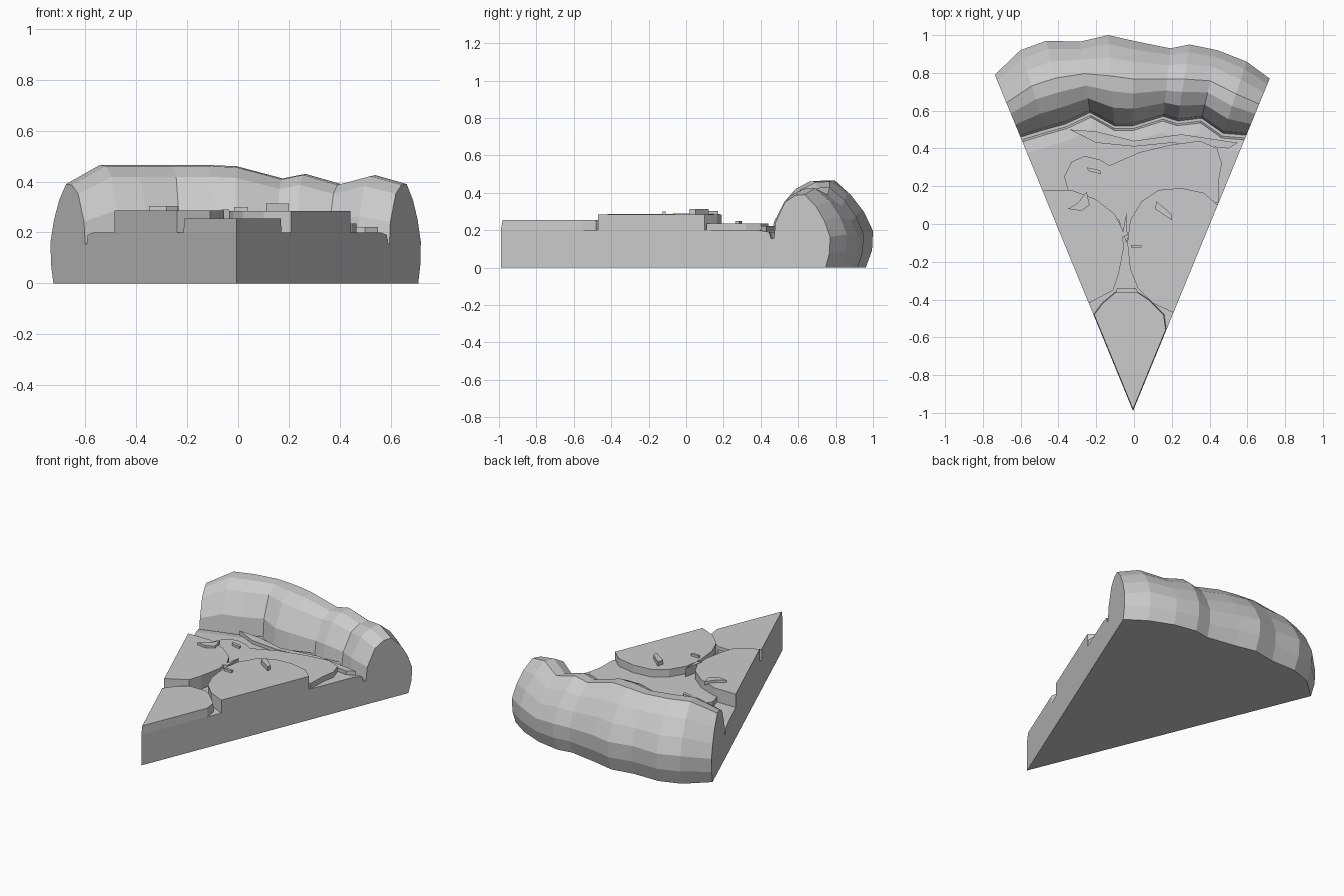
import bpy, bmesh
from mathutils import Vector

cube = bpy.data.objects.get("Cube")
if cube:
    bpy.data.objects.remove(cube, do_unlink=True)

GREY = (0.6, 0.6, 0.6, 1)
mat = bpy.data.materials.new("plain_grey")
mat.use_nodes = True
mat.diffuse_color = GREY
mat.node_tree.nodes["Principled BSDF"].inputs["Base Color"].default_value = GREY

TIP_Y = -0.99


def wedge(u, y):
    """Point on the slice: u = -1 is the right cut, u = 1 the left cut."""
    return (-0.005 + u * 0.411 * (y - TIP_Y), y)


def finish(name, bm):
    bmesh.ops.remove_doubles(bm, verts=bm.verts, dist=0.0005)
    bmesh.ops.recalc_face_normals(bm, faces=bm.faces)
    mesh = bpy.data.meshes.new(name)
    bm.to_mesh(mesh)
    bm.free()
    mesh.materials.append(mat)
    obj = bpy.data.objects.new(name, mesh)
    bpy.context.collection.objects.link(obj)
    return obj


def slab(name, outline, z0, z1, shrink=1.0):
    """Upright prism whose top may be slightly smaller than its base."""
    bm = bmesh.new()
    mid = sum((Vector(p) for p in outline), Vector((0, 0))) / len(outline)
    low = [bm.verts.new((x, y, z0)) for x, y in outline]
    top = [bm.verts.new((*(mid + (Vector(p) - mid) * shrink), z1)) for p in outline]
    bm.faces.new(low)
    bm.faces.new(top)
    for i in range(len(low)):
        j = (i + 1) % len(low)
        bm.faces.new((low[i], low[j], top[j], top[i]))
    return finish(name, bm)


# Dough and crust: radial sections lofted from one cut side to the other
columns = [  # u, inner crust y, outer crust y, crust height
    (-1, .46, .79, .39), (-.76, .50, .92, .465), (-.57, .53, .97, .465),
    (-.35, .59, .965, .465), (-.16, .52, 1.0, .465), (0, .52, .97, .46),
    (.25, .57, .93, .412), (.375, .545, .95, .43), (.57, .56, .92, .39),
    (.79, .48, .86, .425), (1, .47, .77, .39)]
crust = [(.03, .62), (.2, .9), (.38, .99), (.55, 1), (.75, .84),
         (.9, .64), (1, .42), (.99, .2), (.92, 0)]
bm = bmesh.new()
rings = []
for u, inner, outer, h in columns:
    section = [(TIP_Y, 0), (TIP_Y, .2), (inner - .085, .2),
               (inner - .025, .19), (inner - .015, .155), (inner, .155)]
    section += [(inner + s * (outer - inner), f * h) for s, f in crust]
    rings.append([bm.verts.new((*wedge(u, y), z)) for y, z in section])
for a, b in zip(rings, rings[1:]):
    for i in range(len(a)):
        j = (i + 1) % len(a)
        bm.faces.new((a[i], a[j], b[j], b[i]))
bm.faces.new(rings[0])
bm.faces.new(rings[-1])
finish("dough_and_crust", bm)

# Three large round toppings trimmed by the cut sides
slab("tip_topping", [wedge(0, TIP_Y), wedge(1, -.56), (.16, -.48), (.08, -.4),
     (.02, -.36), (-.1, -.36), (-.17, -.42), wedge(-1, -.48)], .2, .255, .98)
slab("right_topping", [wedge(-1, .18), (-.33, .18), (-.2, .13), (-.1, .05),
     (-.06, -.03), (-.055, -.13), (-.08, -.26), (-.11, -.35),
     wedge(-1, -.42)], .2, .287)
slab("left_topping", [wedge(1, -.47), (.1, -.42), (.02, -.34), (-.02, -.24),
     (-.035, -.1), (-.02, .02), (.04, .12), (.13, .18), (.25, .19),
     (.37, .165), wedge(1, .1)], .2, .285)

# Thin melted layers behind the toppings
slab("melted_layer", [(-.35, .18), (-.37, .25), (-.33, .33), (-.26, .36),
     (-.18, .34), (-.13, .31), (.03, .38), (.2, .42), (.35, .44), (.44, .4),
     (.465, .32), (.45, .24), wedge(1, .11), (.2, .15), (0, .05),
     (-.04, -.1), (-.08, .02)], .2, .235)
slab("sauce_rim", [(-.34, .5), (-.2, .49), (0, .44), (.25, .475), (.55, .43),
     (.5, .4), (.2, .43), (0, .41), (-.2, .43)], .19, .222)

# Small leaves and crumbs
slab("right_leaf", [(-.35, .08), (-.3, .11), (-.25, .17), (-.235, .1),
     (-.28, .07)], .28, .303)
slab("left_leaf", [(.11, .08), (.12, .12), (.2, .05), (.2, .02)], .28, .313)
slab("layer_crumb", [(-.25, .3), (-.18, .285), (-.175, .265), (-.24, .28)],
     .23, .25)
slab("channel_strip", [(-.065, -.07), (-.04, .06), (-.035, -.06)], .2, .29)
slab("edge_crumb", [(-.015, -.11), (.04, -.11), (.04, -.125), (-.015, -.125)],
     .28, .3)
slab("channel_fill", [(-.1, -.38), (-.09, -.34), (.01, -.34), (.03, -.38)],
     .2, .235)
